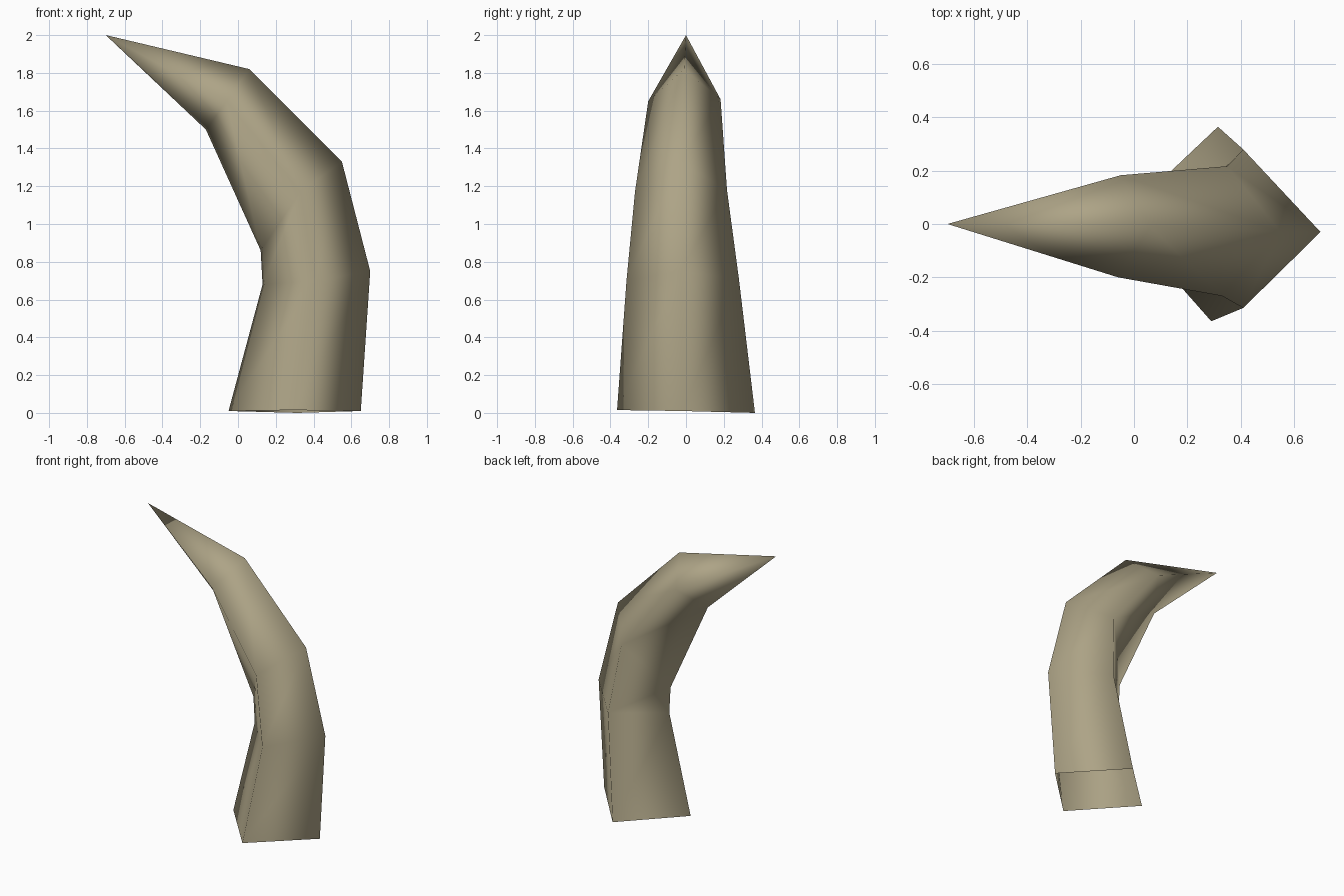
import bpy
import bmesh

if "Cube" in bpy.data.objects:
    bpy.data.objects.remove(bpy.data.objects["Cube"])

# single bone colour
bone = bpy.data.materials.new("bone_tan")
bone.diffuse_color = (0.42, 0.37, 0.24, 1)
bone.use_nodes = True
bone.node_tree.nodes["Principled BSDF"].inputs["Base Color"].default_value = bone.diffuse_color

# four-sided cross-sections, ordered: outer, back, inner, front
SECTIONS = [
    [(0.65, -0.02, 0.01), (0.315, 0.365, 0.0), (-0.05, 0.02, 0.01), (0.29, -0.365, 0.015)],
    [(0.70, -0.03, 0.75), (0.41, 0.28, 0.71), (0.13, 0.0, 0.68), (0.41, -0.315, 0.70)],
    [(0.55, -0.03, 1.33), (0.35, 0.217, 1.18), (0.12, 0.0, 0.86), (0.33, -0.27, 1.17)],
    [(0.06, -0.01, 1.82), (-0.05, 0.183, 1.66), (-0.17, 0.0, 1.50), (-0.06, -0.20, 1.65)],
]
TIP = (-0.70, 0.0, 2.0)


def loft_to_tip(name, sections, tip, material):
    """Skin the sections in order and close the last one to a point."""
    bm = bmesh.new()
    rings = [[bm.verts.new(p) for p in s] for s in sections]
    n = len(rings[0])
    for a, b in zip(rings, rings[1:]):
        for i in range(n):
            j = (i + 1) % n
            bm.faces.new((a[i], a[j], b[j], b[i]))
    end = bm.verts.new(tip)
    for i in range(n):
        bm.faces.new((rings[-1][i], rings[-1][(i + 1) % n], end))
    for f in bm.faces:
        f.smooth = True
    mesh = bpy.data.meshes.new(name)
    bm.to_mesh(mesh)
    bm.free()
    mesh.materials.append(material)
    obj = bpy.data.objects.new(name, mesh)
    bpy.context.collection.objects.link(obj)
    return obj


# curved horn, open at the base
loft_to_tip("curved_horn", SECTIONS, TIP, bone)
